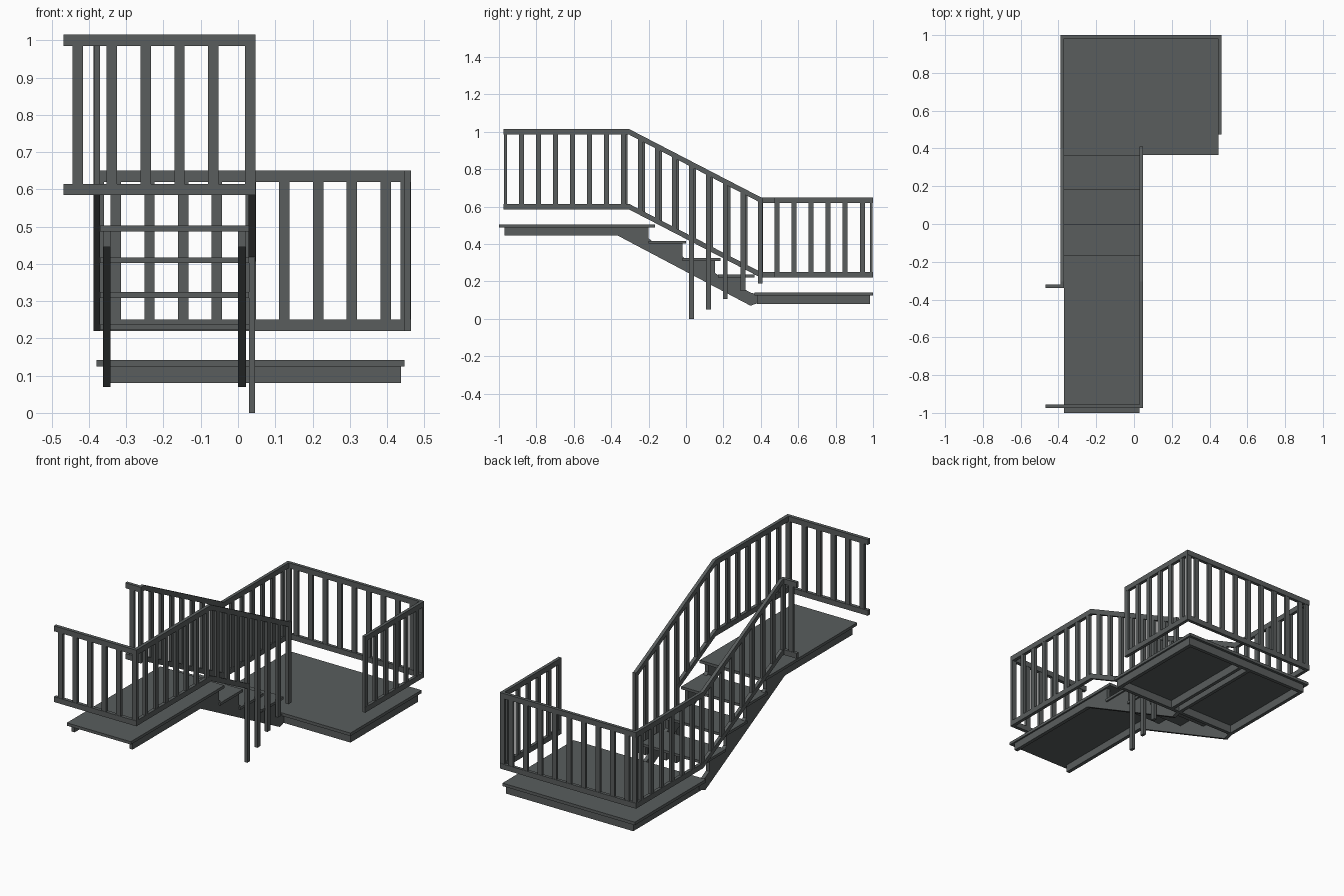
import bpy, bmesh

if "Cube" in bpy.data.objects:
    bpy.data.objects.remove(bpy.data.objects["Cube"])

mat = bpy.data.materials.new("dark_grey_metal")
mat.diffuse_color = (0.1, 0.11, 0.11, 1)
mat.use_nodes = True
mat.node_tree.nodes["Principled BSDF"].inputs["Base Color"].default_value = mat.diffuse_color


def finish(bm, name):
    bmesh.ops.recalc_face_normals(bm, faces=bm.faces)
    me = bpy.data.meshes.new(name)
    bm.to_mesh(me)
    bm.free()
    me.materials.append(mat)
    ob = bpy.data.objects.new(name, me)
    bpy.context.collection.objects.link(ob)
    return ob


def add_box(bm, x0, x1, y0, y1, z0, z1):
    v = [bm.verts.new((x, y, z)) for x in (x0, x1) for y in (y0, y1) for z in (z0, z1)]
    for f in ((0, 1, 3, 2), (4, 6, 7, 5), (0, 4, 5, 1), (2, 3, 7, 6), (0, 2, 6, 4), (1, 5, 7, 3)):
        bm.faces.new([v[i] for i in f])


def boxes(name, items):
    bm = bmesh.new()
    for b in items:
        add_box(bm, *b)
    return finish(bm, name)


def side_profile(name, x0, x1, pts):
    """Extrude a (y, z) outline from x0 to x1."""
    bm = bmesh.new()
    a = [bm.verts.new((x0, y, z)) for y, z in pts]
    f = bm.faces.new(a)
    r = bmesh.ops.extrude_face_region(bm, geom=[f])
    for v in r["geom"]:
        if isinstance(v, bmesh.types.BMVert):
            v.co.x = x1
    return finish(bm, name)


H = 0.015            # half height of a rail
UP, LOW, GAP = 0.6, 0.235, 0.4
Y_UP, Y_LOW = -0.305, 0.4


def rail_z(y):
    t = min(1, max(0, (y - Y_UP) / (Y_LOW - Y_UP)))
    return UP + (LOW - UP) * t


def side_rail(name, x0, x1, y0, y1, dz):
    ys = [y0] + [k for k in (Y_UP, Y_LOW) if y0 < k < y1] + [y1]
    top = [(y, rail_z(y) + dz + H) for y in ys]
    bot = [(y, rail_z(y) + dz - H) for y in reversed(ys)]
    side_profile(name, x0, x1, top + bot)


def cross_railing(name, x0, x1, y0, y1, z, posts):
    """Level railing running along x."""
    boxes(name + "_rails", [(x0, x1, y0, y1, z + d - H, z + d + H) for d in (0, GAP)])
    boxes(name + "_balusters", [(p - 0.014, p + 0.014, y0 + 0.002, y1 - 0.002, z, z + GAP) for p in posts])


def side_balusters(name, x0, x1, items):
    boxes(name, [(x0 + 0.001, x1 - 0.001, y - 0.013, y + 0.013, zb, rail_z(y) + GAP) for y, zb in items])


# landings and open treads
boxes("upper_landing", [(-0.37, 0.03, -1.0, -0.165, 0.487, 0.503)])
boxes("lower_landing", [(-0.38, 0.447, 0.365, 1.0, 0.125, 0.142)])
boxes("treads", [(-0.37, 0.03, -0.2, 0.0, 0.402, 0.417),
                 (-0.37, 0.03, -0.02, 0.185, 0.309, 0.324),
                 (-0.37, 0.03, 0.17, 0.365, 0.222, 0.237)])

# sawtooth stringers, running on under the upper landing
outline = [(-0.97, 0.445), (-0.365, 0.445), (0.345, 0.07), (0.40, 0.09), (0.40, 0.125),
           (0.345, 0.14), (0.31, 0.16), (0.31, 0.222), (0.19, 0.222), (0.155, 0.245),
           (0.155, 0.309), (0.01, 0.309), (-0.02, 0.335), (-0.02, 0.402), (-0.165, 0.402),
           (-0.2, 0.43), (-0.2, 0.487), (-0.97, 0.487)]
for side, x in (("left", -0.363), ("right", 0.0)):
    side_profile(side + "_stringer", x, x + 0.021, outline)

# frame below the lower landing
z0, z1 = 0.08, 0.125
boxes("lower_frame", [(-0.36, 0.437, 0.38, 0.40, z0, z1), (-0.36, 0.437, 0.965, 0.985, z0, z1),
                      (-0.36, -0.34, 0.40, 0.965, z0, z1), (0.416, 0.437, 0.40, 0.965, z0, z1),
                      (0.0, 0.02, 0.40, 0.965, z0, z1), (0.055, 0.075, 0.40, 0.965, z0, z1)])

# left railing: slope then level along the lower landing
LX = (-0.388, -0.37)
for part, d in (("bottom", 0), ("top", GAP)):
    side_rail("left_%s_rail" % part, *LX, -0.335, 1.0, d)
ly = [-0.325 + 0.0915 * i for i in range(8)] + [0.40, 0.487, 0.577, 0.668, 0.76, 0.85, 0.943]
side_balusters("left_balusters", *LX, [(y, rail_z(y)) for y in ly])

# right stair railing, the last posts hang below the rail
RX = (0.028, 0.047)
side_rail("right_bottom_rail", *RX, -0.975, 0.04, 0)
side_rail("right_top_rail", *RX, -0.975, 0.41, GAP)
ry = [-0.88 + 0.091 * i for i in range(10)]
long_posts = [(0.03, 0.0), (0.12, 0.05), (0.21, 0.105), (0.305, 0.15), (0.397, 0.19)]
side_balusters("right_balusters", *RX, [(y, rail_z(y)) for y in ry] + long_posts)

# short railing on the right edge of the lower landing
EX = (0.446, 0.464)
for part, d in (("bottom", 0), ("top", GAP)):
    side_rail("landing_%s_rail" % part, *EX, 0.473, 1.0, d)
side_balusters("landing_balusters", *EX, [(y, LOW) for y in ly[-6:]])

# railings running along x: front, stub beside the stairs, back
fx = [-0.43 + 0.091 * i for i in range(5)]
cross_railing("front_railing", -0.468, 0.047, -0.975, -0.955, UP, fx + [0.033])
cross_railing("stub_railing", -0.468, -0.37, -0.338, -0.32, UP, [-0.43])
bx = [-0.374] + [-0.328 + 0.0905 * i for i in range(9)] + [0.45]
cross_railing("back_railing", -0.388, 0.464, 0.982, 1.0, LOW, bx)
